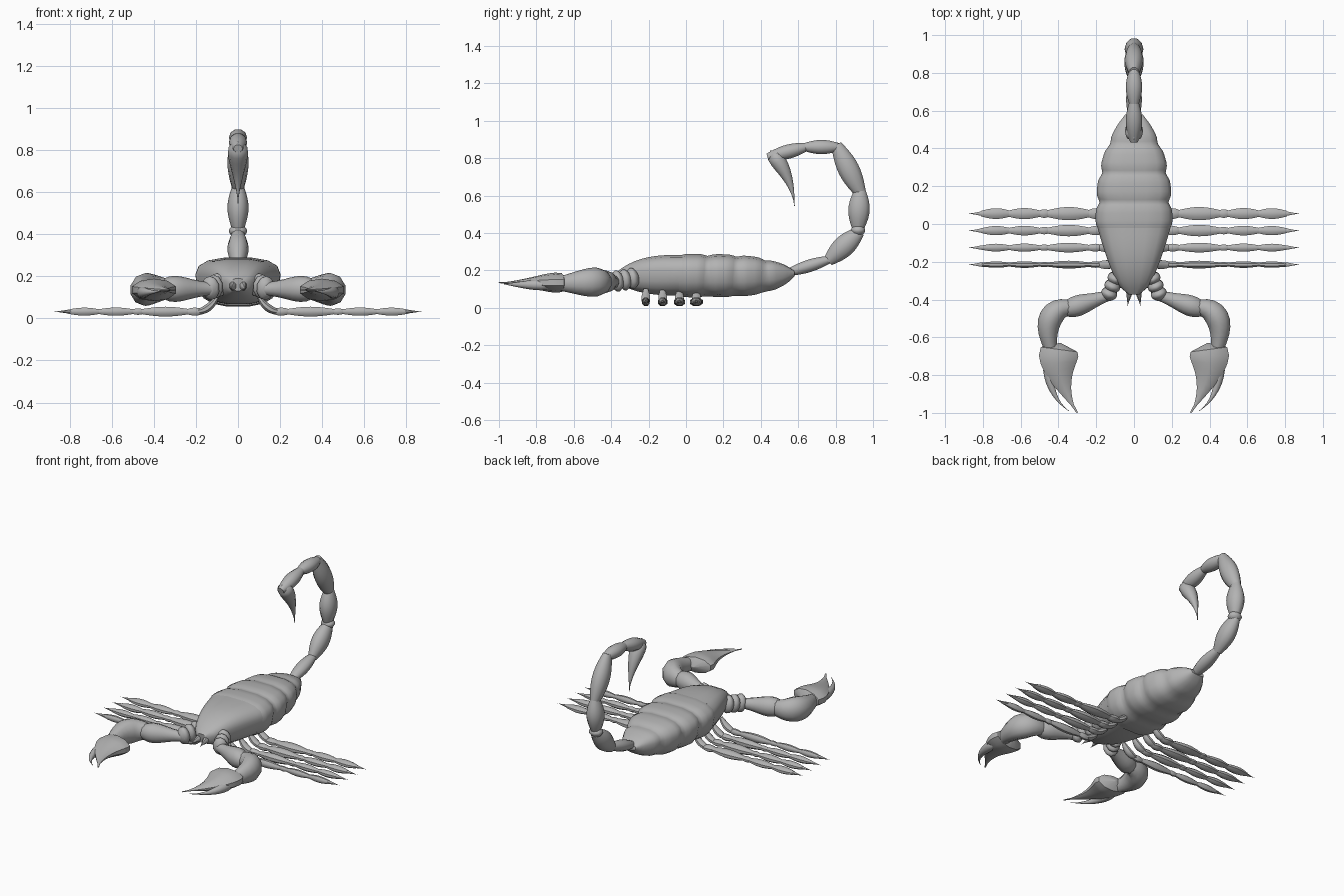
import bpy
import bmesh
import math
from mathutils import Vector

cube = bpy.data.objects.get("Cube")
if cube:
    bpy.data.objects.remove(cube, do_unlink=True)

SHELL = (0.45, 0.45, 0.45, 1)
grey = bpy.data.materials.new("shell grey")
grey.use_nodes = True
grey.diffuse_color = SHELL
grey.node_tree.nodes["Principled BSDF"].inputs["Base Color"].default_value = SHELL

UP = Vector((0, 0, 1))
SIDEWAYS = Vector((1, 0, 0))


def signed_power(value, power):
    return math.copysign(abs(value) ** power, value)


def loft(bm, stations, up=UP, sides=12, square=1.0, taper=0.0):
    """Skin oval sections; each station is (centre, half width, half height)."""
    centres = [station[0] for station in stations]
    last = len(centres) - 1
    rings = []
    for i, (centre, wide, high) in enumerate(stations):
        along = (centres[min(i + 1, last)] - centres[max(i - 1, 0)]).normalized()
        across = along.cross(up).normalized()
        rise = across.cross(along)
        ring = []
        for k in range(sides):
            angle = math.tau * (k + 0.5) / sides
            v = signed_power(math.sin(angle), square)
            u = signed_power(math.cos(angle), square) * (1 + taper * v)
            ring.append(bm.verts.new(centre + across * u * wide + rise * v * high))
        rings.append(ring)
    for near, far in zip(rings, rings[1:]):
        for k in range(sides):
            n = (k + 1) % sides
            bm.faces.new((near[k], near[n], far[n], far[k]))
    bm.faces.new(rings[0])
    bm.faces.new(rings[-1])


def spindle(t):
    """Joint that swells in the middle and keeps blunt ends."""
    return 0.5 + 0.5 * math.sin(math.pi * t)


def club(t):
    """Joint that swells towards its far end."""
    return 0.5 + 0.5 * math.sin(math.pi * t * t)


def claw(t):
    """Quick swelling drawn out into a long point."""
    return max(0.04, abs(math.sin(math.pi * t ** 0.4)) ** 1.3)


def segment(bm, start, end, wide, high, shape=spindle, bend=None, up=UP, sides=10):
    """One limb joint from start to end, curved towards bend if it is given."""
    start, end = Vector(start), Vector(end)
    middle = Vector(bend) if bend else (start + end) / 2
    steps = 10
    stations = []
    for i in range(steps + 1):
        t = i / steps
        centre = start.lerp(middle, t).lerp(middle.lerp(end, t), t)
        stations.append((centre, wide * shape(t), high * shape(t)))
    loft(bm, stations, up, sides)


def finish(name, bm):
    bmesh.ops.recalc_face_normals(bm, faces=bm.faces)
    mesh = bpy.data.meshes.new(name)
    bm.to_mesh(mesh)
    bm.free()
    mesh.materials.append(grey)
    obj = bpy.data.objects.new(name, mesh)
    bpy.context.collection.objects.link(obj)
    bpy.ops.object.select_all(action="DESELECT")
    obj.select_set(True)
    bpy.context.view_layer.objects.active = obj
    bpy.ops.object.shade_smooth_by_angle(angle=math.radians(45))


def finish_pair(name, bm):
    """Make the left part and its mirror image on the right."""
    twin = bm.copy()
    for vert in twin.verts:
        vert.co.x = -vert.co.x
    finish("left_" + name, bm)
    finish("right_" + name, twin)


def body_part(name, profile, steps):
    """Loft along y; profile(t) gives y, half width, top and bottom."""
    stations = []
    for i in range(steps + 1):
        y, wide, top, low = profile(i / steps)
        stations.append((Vector((0, y, (top + low) / 2)), wide, (top - low) / 2))
    bm = bmesh.new()
    loft(bm, stations, sides=16, square=0.72, taper=0.1)
    finish(name, bm)


def head_profile(t):
    swell = 1 - (1 - t) ** 3
    return (-0.37 + 0.35 * t, 0.03 + 0.16 * t ** 0.6,
            0.19 + 0.095 * swell, 0.13 - 0.065 * swell)


def abdomen_profile(t):
    # Four bands, pinched where they meet
    pinch = abs(math.cos(4 * math.pi * t)) ** 6
    return (-0.04 + 0.62 * t, 0.2 * (1 - 0.75 * t ** 3) * (1 - 0.09 * pinch),
            0.29 - 0.08 * t ** 4 - 0.01 * pinch, 0.055 + 0.11 * t ** 5 + 0.005 * pinch)


# Head shield and banded abdomen
body_part("head_shield", head_profile, 10)
body_part("abdomen", abdomen_profile, 32)

# Tail joints follow a curling path, each running a little into the next
TAIL_PATH = [(0.55, 0.19), (0.77, 0.26), (0.92, 0.4), (0.92, 0.43),
             (0.93, 0.62), (0.81, 0.86), (0.64, 0.86), (0.45, 0.81)]
TAIL_DEPTHS = [0.035, 0.06, 0.04, 0.06, 0.06, 0.04, 0.04]
bm = bmesh.new()
for a, b, depth in zip(TAIL_PATH, TAIL_PATH[1:], TAIL_DEPTHS):
    start, end = Vector((0, *a)), Vector((0, *b))
    overlap = (end - start).normalized() * 0.015
    segment(bm, start - overlap, end + overlap, depth, 0.03 + depth / 3, up=SIDEWAYS)
finish("tail", bm)

# Hooked sting
bm = bmesh.new()
segment(bm, (0, 0.45, 0.84), (0, 0.58, 0.545), 0.045, 0.048, claw,
        bend=(0, 0.57, 0.7), up=SIDEWAYS)
finish("sting", bm)

# Walking legs: knots along x and the thickness of each joint between them
LEG_KNOTS = [0.17, 0.24, 0.45, 0.5, 0.66, 0.8]
LEG_RADII = [0.03, 0.037, 0.024, 0.031, 0.03]
LEG_HEIGHT = 0.032
for number in range(4):
    y = -0.215 + 0.09 * number
    girth = 0.6 + 0.14 * number
    bm = bmesh.new()
    segment(bm, (0.1, y, 0.1), (0.2, y, LEG_HEIGHT), 0.025, 0.02,
            bend=(0.14, y, LEG_HEIGHT), sides=8)
    for a, b, radius in zip(LEG_KNOTS, LEG_KNOTS[1:], LEG_RADII):
        segment(bm, (a - 0.01, y, LEG_HEIGHT), (b + 0.01, y, LEG_HEIGHT),
                radius * girth, radius * 0.68, sides=8)
    segment(bm, (0.78, y, LEG_HEIGHT), (0.88, y, LEG_HEIGHT), 0.013, 0.01, claw, sides=8)
    finish_pair(f"leg_{number + 1}", bm)

# Pincer arm: ringed shoulder, upper arm and bent forearm
bm = bmesh.new()
shoulder, elbow = Vector((0.09, -0.27, 0.16)), Vector((0.14, -0.39, 0.14))
for i in range(3):
    segment(bm, shoulder.lerp(elbow, i / 3 - 0.1), shoulder.lerp(elbow, i / 3 + 0.4), 0.045, 0.058)
segment(bm, (0.11, -0.37, 0.14), (0.38, -0.46, 0.14), 0.058, 0.062, club)
segment(bm, (0.31, -0.44, 0.14), (0.44, -0.67, 0.13), 0.066, 0.078, bend=(0.5, -0.43, 0.14))
finish_pair("pincer_arm", bm)

# Palm drawn out into the inner finger
bm = bmesh.new()
segment(bm, (0.39, -0.63, 0.135), (0.3, -1, 0.135), 0.11, 0.054, claw, bend=(0.43, -0.8, 0.135))
finish_pair("palm", bm)

# Outer movable finger
bm = bmesh.new()
segment(bm, (0.45, -0.7, 0.125), (0.345, -0.99, 0.13), 0.03, 0.03, claw, bend=(0.47, -0.9, 0.12))
finish_pair("finger", bm)

# Mouth fangs
bm = bmesh.new()
segment(bm, (0.02, -0.33, 0.16), (0.035, -0.44, 0.14), 0.02, 0.025, claw, sides=8)
finish_pair("fang", bm)
